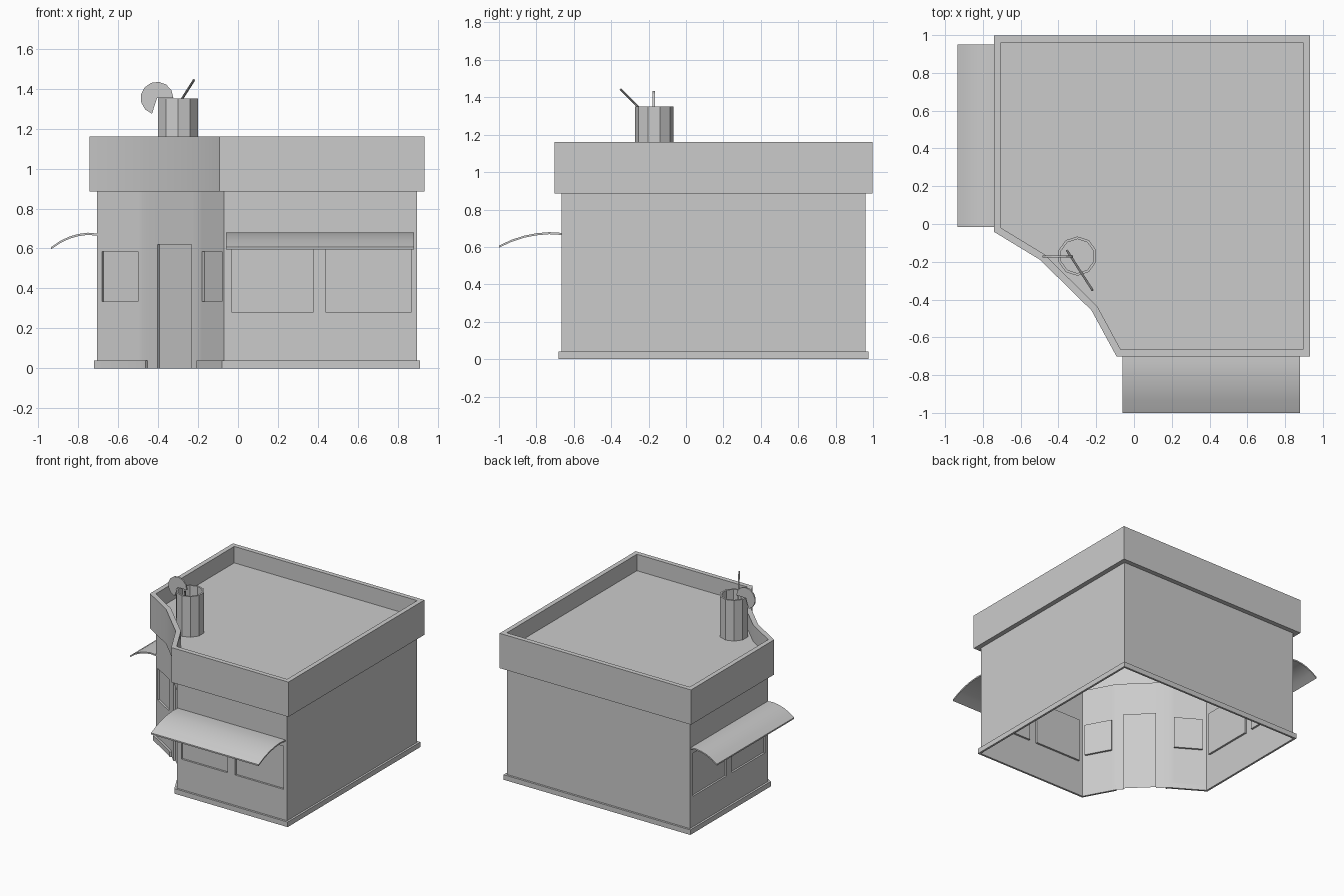
import bpy, bmesh, math
from mathutils import Vector

if "Cube" in bpy.data.objects:
    bpy.data.objects.remove(bpy.data.objects["Cube"])

# Wall footprint, counter-clockwise, with the concave entrance corner A-B-C-D
A, B, C, D = (-.705, -.02), (-.475, -.16), (-.195, -.435), (-.07, -.665)
E, F, G = (.895, -.665), (.895, .96), (-.705, .96)
FOOT = [Vector(p) for p in (A, B, C, D, E, F, G)]
WALL_TOP, TOP, ROOF = .885, 1.16, 1.03


def finish(bm, name, smooth=True, recalc=True):
    bmesh.ops.remove_doubles(bm, verts=bm.verts, dist=1e-4)
    if recalc:
        bmesh.ops.recalc_face_normals(bm, faces=bm.faces)
    me = bpy.data.meshes.new(name)
    bm.to_mesh(me)
    bm.free()
    ob = bpy.data.objects.new(name, me)
    bpy.context.collection.objects.link(ob)
    if smooth:
        bpy.ops.object.select_all(action='DESELECT')
        ob.select_set(True)
        bpy.context.view_layer.objects.active = ob
        bpy.ops.object.shade_smooth_by_angle(angle=math.radians(30))
    return ob


def quad(bm, pts):
    return bm.faces.new([bm.verts.new(p) for p in pts])


def normal(p, q):
    d = (q - p).normalized()
    return Vector((d.y, -d.x))


def offset(poly, dist):
    out = []
    for i, p in enumerate(poly):
        n1 = normal(poly[i - 1], p)
        n2 = normal(p, poly[(i + 1) % len(poly)])
        out.append(p + (n1 + n2) * dist / (1 + n1.dot(n2)))
    return out


# Walls with recessed windows and door: (u0, u1, z0, z1) along each wall
DEPTH = .015
small = [(.03, .24, .335, .585)]
openings = {
    0: small, 2: small, 1: [(.1, .34, 0, .62)],
    3: [(.04, .445, .28, .62), (.51, .935, .28, .62)],
    6: [(.04, .46, .28, .62), (.53, .94, .28, .62)],
}
heights = [0, .28, .335, .585, .62, WALL_TOP]
bm = bmesh.new()
for i, p in enumerate(FOOT):
    q = FOOT[(i + 1) % len(FOOT)]
    d, n, length = (q - p).normalized(), normal(p, q), (q - p).length
    holes = openings.get(i, [])

    def at(u, z, depth=0):
        v = p + d * u - n * depth
        return (v.x, v.y, z)
    us = sorted({0, length, *[u for h in holes for u in h[:2]]})
    for u0, u1 in zip(us, us[1:]):
        for z0, z1 in zip(heights, heights[1:]):
            um, zm = (u0 + u1) / 2, (z0 + z1) / 2
            if not any(h[0] < um < h[1] and h[2] < zm < h[3] for h in holes):
                quad(bm, [at(u0, z0), at(u1, z0), at(u1, z1), at(u0, z1)])
    for a, b, z0, z1 in holes:
        ring = [(a, z0), (b, z0), (b, z1), (a, z1)]
        quad(bm, [at(*r, DEPTH) for r in ring])
        for k in range(4):
            r, s = ring[k], ring[(k + 1) % 4]
            if r[1] + s[1] > 0:
                quad(bm, [at(*r), at(*s), at(*s, DEPTH), at(*r, DEPTH)])
finish(bm, "walls", recalc=False)

# Parapet and sunken roof
bm = bmesh.new()
wide = offset(FOOT, .037)
rings = [(FOOT, WALL_TOP), (wide, WALL_TOP), (wide, TOP), (FOOT, TOP), (FOOT, ROOF)]
loops = [[bm.verts.new((v.x, v.y, z)) for v in poly] for poly, z in rings]
for lo, hi in zip(loops, loops[1:]):
    for k in range(len(lo)):
        j = (k + 1) % len(lo)
        bm.faces.new((lo[k], lo[j], hi[j], hi[k]))
bm.faces.new(loops[-1])
finish(bm, "parapet_and_roof", recalc=False)

# Plinth, interrupted at the door
inner = FOOT[:2] + [FOOT[1].lerp(FOOT[2], .08)] + FOOT[2:]
outer = offset(inner, .016)
order = [3, 4, 5, 6, 7, 0, 1, 2]
bm = bmesh.new()
secs = []
for k in order:
    i, o = inner[k], outer[k]
    secs.append([bm.verts.new(c) for c in
                 ((i.x, i.y, 0), (o.x, o.y, 0), (o.x, o.y, .04), (i.x, i.y, .04))])
for s, t in zip(secs, secs[1:]):
    for k in range(4):
        j = (k + 1) % 4
        bm.faces.new((s[k], t[k], t[j], s[j]))
bm.faces.new(secs[0])
bm.faces.new(secs[-1])
finish(bm, "plinth")


# Curved awnings
def awning(name, start, end, out):
    prof = [(0, .675), (.2, .679), (.4, .673), (.6, .66), (.8, .638), (1, .607)]
    outline = prof + [(t, z - .011) for t, z in reversed(prof)]
    bm = bmesh.new()
    sides = []
    for base in (start, end):
        sides.append([bm.verts.new((base[0] + out[0] * t, base[1] + out[1] * t, z))
                      for t, z in outline])
    a, b = sides
    for k in range(len(a)):
        j = (k + 1) % len(a)
        bm.faces.new((a[k], a[j], b[j], b[k]))
    bm.faces.new(a)
    bm.faces.new(b)
    finish(bm, name)


awning("front_awning", (-.06, -.665), (.88, -.665), (0, -.335))
awning("side_awning", (-.705, -.015), (-.705, .95), (-.23, 0))

# Open ten-sided chimney
bm = bmesh.new()
cx, cy = -.30, -.17
rings = []
for r, z in ((.104, ROOF), (.104, 1.35), (.09, 1.35), (.09, ROOF)):
    angs = [math.radians(36 * k - 90) for k in range(10)]
    rings.append([bm.verts.new((cx + r * math.cos(a), cy + r * math.sin(a), z)) for a in angs])
for k in range(4):
    lo, hi = rings[k], rings[(k + 1) % 4]
    for m in range(10):
        j = (m + 1) % 10
        bm.faces.new((lo[m], lo[j], hi[j], hi[m]))
finish(bm, "chimney", smooth=False)

# Disc with a slice missing, slotted on the chimney rim
bm = bmesh.new()
pts = [(-.405, 1.352)] + [(-.405 + .082 * math.cos(math.radians(a)),
                           1.352 + .082 * math.sin(math.radians(a)))
                          for a in range(0, 253, 28)]
face = bm.faces.new([bm.verts.new((x, -.178, z)) for x, z in pts])
ext = bmesh.ops.extrude_face_region(bm, geom=[face])
bmesh.ops.translate(bm, vec=(0, .011, 0),
                    verts=[g for g in ext["geom"] if isinstance(g, bmesh.types.BMVert)])
finish(bm, "slice_disc", smooth=False)

# Thin stick leaning out of the chimney
s, e = Vector((-.355, -.14, 1.23)), Vector((-.22, -.35, 1.443))
bpy.ops.mesh.primitive_cylinder_add(vertices=8, radius=.006, depth=(e - s).length,
                                    location=(s + e) / 2)
stick = bpy.context.object
stick.name = "stick"
stick.rotation_euler = (e - s).to_track_quat('Z', 'Y').to_euler()
